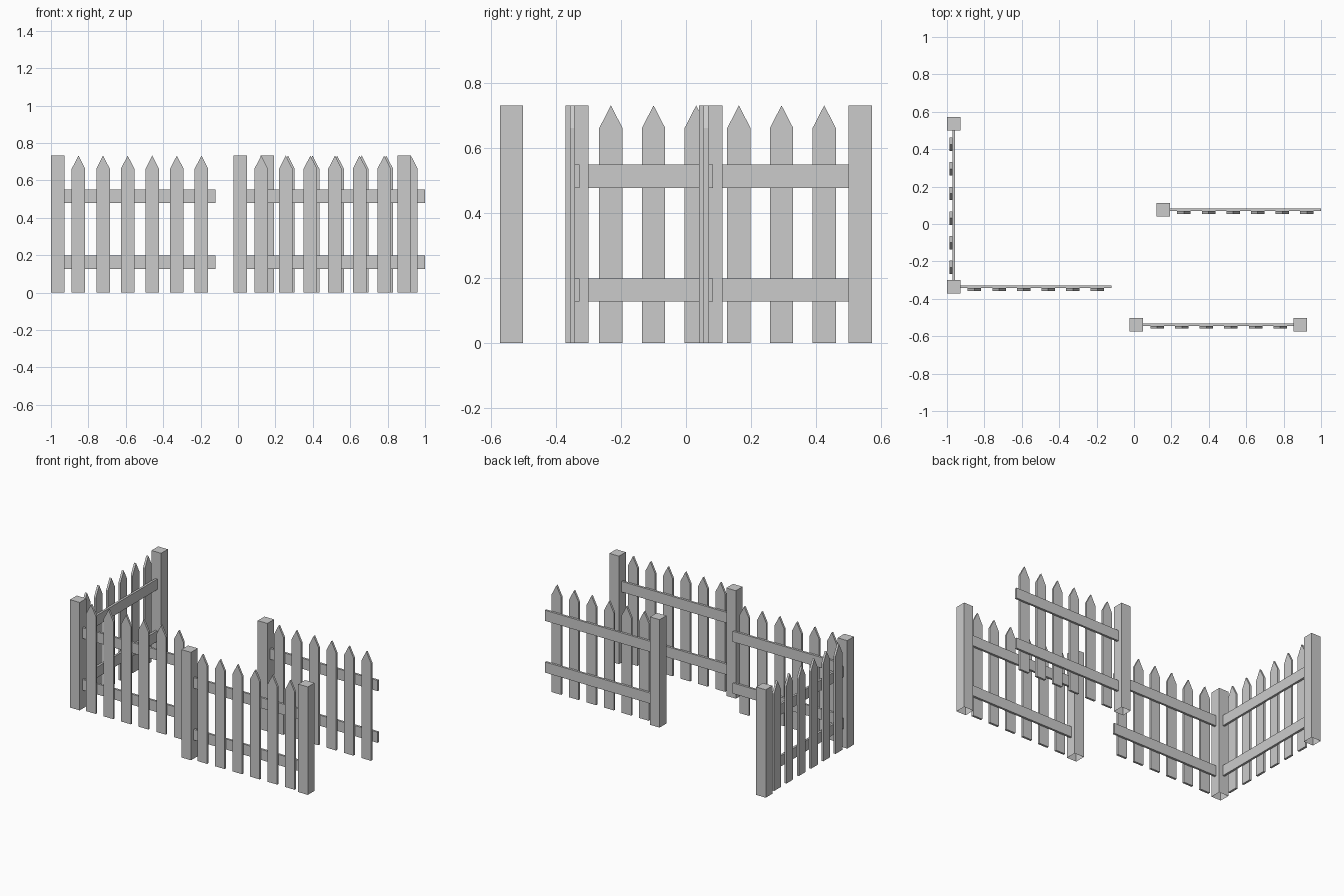
import bpy, bmesh
from math import radians
from mathutils import Matrix

if "Cube" in bpy.data.objects:
    bpy.data.objects.remove(bpy.data.objects["Cube"])

HEIGHT, WIDTH, THICK = 0.732, 0.072, 0.0145
SHOULDER = 0.662
LENGTH = 0.844


def add_object(name, bm, matrix):
    bmesh.ops.recalc_face_normals(bm, faces=bm.faces)
    me = bpy.data.meshes.new(name)
    bm.to_mesh(me)
    bm.free()
    ob = bpy.data.objects.new(name, me)
    bpy.context.collection.objects.link(ob)
    ob.matrix_world = matrix
    return ob


def box(name, lo, hi, matrix, open_bottom=False):
    bm = bmesh.new()
    bmesh.ops.create_cube(bm, size=1)
    for v in bm.verts:
        v.co = [(a + b) / 2 + c * (b - a) for a, b, c in zip(lo, hi, v.co)]
    bm.normal_update()
    ob_faces = [f for f in bm.faces if f.normal.z < -0.5]
    obj = None
    if open_bottom:
        bmesh.ops.delete(bm, geom=ob_faces, context='FACES_ONLY')
    return add_object(name, bm, matrix)


def picket(name, x, matrix):
    # pointed board profile, extruded towards the back
    w = WIDTH / 2
    profile = [(-w, 0), (w, 0), (w, SHOULDER), (0, HEIGHT), (-w, SHOULDER)]
    bm = bmesh.new()
    face = bm.faces.new([bm.verts.new((x + px, -1.5 * THICK, pz)) for px, pz in profile])
    ext = bmesh.ops.extrude_face_region(bm, geom=[face], use_keep_orig=True)
    verts = [g for g in ext["geom"] if isinstance(g, bmesh.types.BMVert)]
    bmesh.ops.translate(bm, verts=verts, vec=(0, THICK, 0))
    return add_object(name, bm, matrix)


def post(name, matrix):
    h = WIDTH / 2
    return box(name, (-h, -h, 0), (h, h, HEIGHT), matrix, open_bottom=True)


def panel(name, x, y, angle=0):
    m = Matrix.Translation((x, y, 0)) @ Matrix.Rotation(radians(angle), 4, 'Z')
    post(name + "_post", m)
    # two horizontal rails
    for part, z in (("lower", 0.127), ("upper", 0.478)):
        box(f"{name}_{part}_rail", (WIDTH / 2, -THICK / 2, z),
            (LENGTH, THICK / 2, z + WIDTH), m)
    # six pointed pickets
    for i in range(6):
        picket(f"{name}_picket_{i + 1}", 0.111 + 0.1315 * i, m)


# fence sections
panel("side_fence", -0.964, 0.537, -90)
panel("corner_fence", -0.964, -0.336)
panel("front_fence", 0.013, -0.538)
panel("back_fence", 0.156, 0.076)
# closing post of the front section
post("end_post", Matrix.Translation((0.890, -0.538, 0)))
